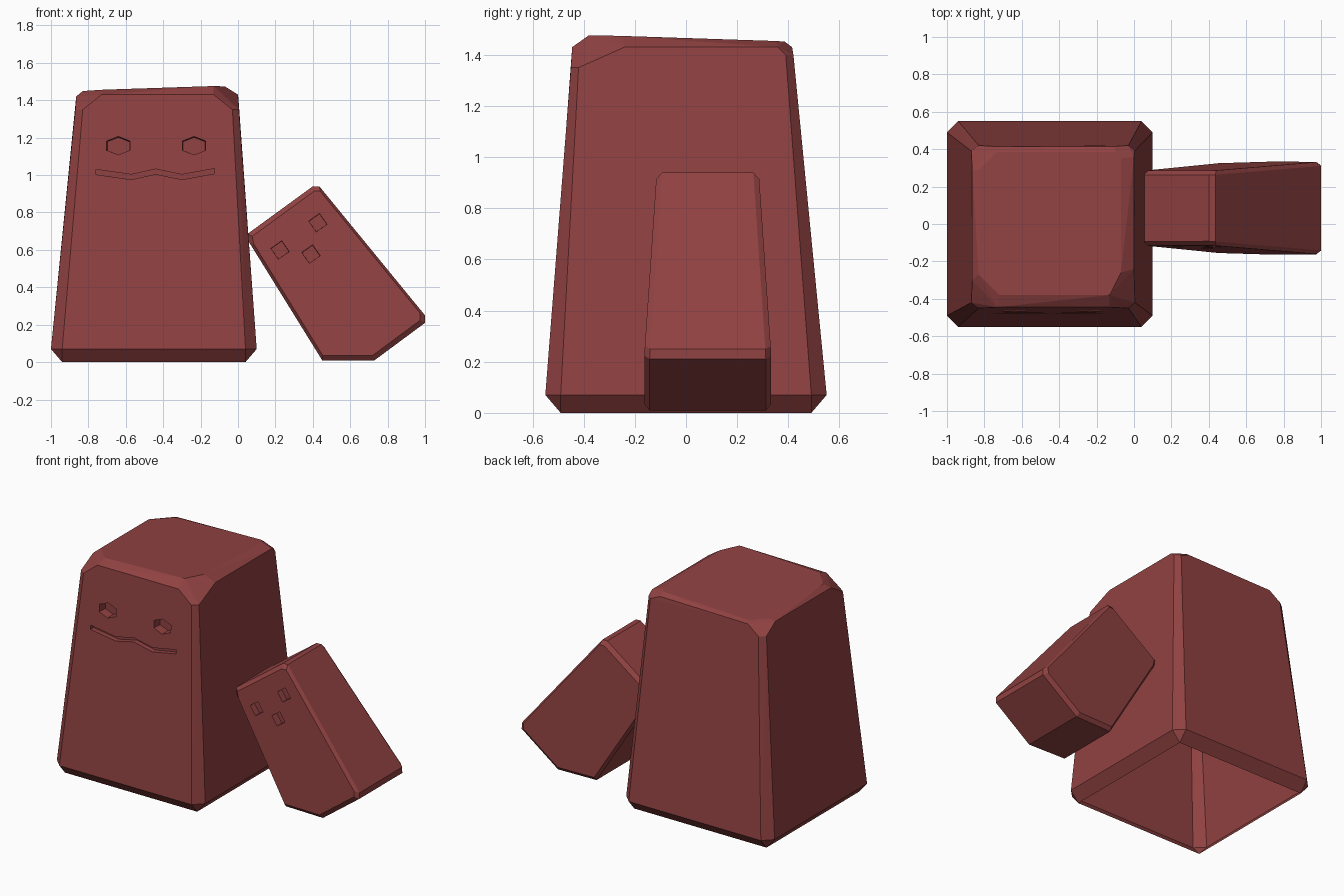
import bpy, bmesh, math
from mathutils import Vector

old = bpy.data.objects.get("Cube")
if old:
    bpy.data.objects.remove(old, do_unlink=True)

# Single brick red material
COLOR = (0.285, 0.054, 0.054, 1)
red = bpy.data.materials.new("brick_red")
red.use_nodes = True
red.diffuse_color = COLOR
bsdf = red.node_tree.nodes["Principled BSDF"]
bsdf.inputs["Base Color"].default_value = COLOR
bsdf.inputs["Roughness"].default_value = 0.8


def make_object(name, bm):
    bmesh.ops.recalc_face_normals(bm, faces=bm.faces[:])
    mesh = bpy.data.meshes.new(name)
    bm.to_mesh(mesh)
    bm.free()
    mesh.materials.append(red)
    obj = bpy.data.objects.new(name, mesh)
    bpy.context.collection.objects.link(obj)
    return obj


def hull(name, points):
    """Faceted convex block around the given corner points."""
    bm = bmesh.new()
    for p in points:
        bm.verts.new(p)
    res = bmesh.ops.convex_hull(bm, input=bm.verts[:])
    loose = [v for v in bm.verts if not v.link_faces]
    bmesh.ops.delete(bm, geom=loose, context='VERTS')
    bmesh.ops.dissolve_limit(bm, angle_limit=math.radians(3),
                             verts=bm.verts[:], edges=bm.edges[:])
    return make_object(name, bm)


def carve(target, outline, y_front, y_floor, taper=1.0, drop=0.0):
    """Cut a recess with an x-z outline into the front of the target."""
    n = len(outline)
    cx = sum(p[0] for p in outline) / n
    cz = sum(p[1] for p in outline) / n
    bm = bmesh.new()
    front = [bm.verts.new((x, y_front, z)) for x, z in outline]
    back = [bm.verts.new((cx + (x - cx) * taper, y_floor, cz + (z - cz) * taper - drop))
            for x, z in outline]
    bm.faces.new(front)
    bm.faces.new(back[::-1])
    for i in range(n):
        j = (i + 1) % n
        bm.faces.new((front[i], back[i], back[j], front[j]))
    cutter = make_object("cutter", bm)
    cutter.hide_render = True
    mod = target.modifiers.new("recess", 'BOOLEAN')
    mod.operation = 'DIFFERENCE'
    mod.solver = 'EXACT'
    mod.object = cutter
    bpy.context.view_layer.objects.active = target
    bpy.ops.object.modifier_apply(modifier=mod.name)
    bpy.data.objects.remove(cutter, do_unlink=True)


def ngon(cx, cz, rx, rz, sides, turn=0.0):
    return [(cx + rx * math.cos(turn + math.tau * i / sides),
             cz + rz * math.sin(turn + math.tau * i / sides)) for i in range(sides)]


# Large block: tapered sides, bevelled foot, uneven chipped top
MID = -0.45
pts = []
for sx in (-1, 1):
    for sy in (-1, 1):
        pts += [(MID + sx * .49, sy * .49, 0),
                (MID + sx * .55, sy * .49, .07),
                (MID + sx * .49, sy * .55, .07)]
# upper ends of the four walls
pts += [(-.83, -.45, 1.35), (-.73, -.445, 1.43), (-.13, -.445, 1.43), (-.03, -.45, 1.35)]
pts += [(.005, -.42, 1.35), (0, -.24, 1.43), (0, .36, 1.43), (.003, .39, 1.4)]
pts += [(-.03, .42, 1.4), (-.1, .415, 1.43), (-.75, .415, 1.42), (-.83, .42, 1.36)]
pts += [(-.87, .39, 1.36), (-.865, .29, 1.42), (-.865, -.3, 1.42), (-.87, -.42, 1.35)]
# slanted top face
for x, y in ((-.83, -.27), (-.72, -.38), (-.13, -.38), (-.07, -.26),
             (-.07, .35), (-.1, .385), (-.73, .385), (-.83, .29)):
    pts.append((x, y, 1.453 + .033 * (x - MID) - .033 * y))
body = hull("large_block", pts)

# Face recesses: hexagonal eyes and a wavy mouth
for x in (-.64, -.235):
    carve(body, ngon(x, 1.163, .08, .055, 6, math.pi / 6), -.6, -.405, .85, .008)
top_lip = [(-.76, 1.03), (-.57, 1.003), (-.44, 1.032), (-.3, 1.003), (-.125, 1.035)]
carve(body, top_lip + [(x, z - .027) for x, z in reversed(top_lip)], -.6, -.445)

# The underside is open
bm = bmesh.new()
bm.from_mesh(body.data)
under = [f for f in bm.faces if all(v.co.z < .001 for v in f.verts)]
bmesh.ops.delete(bm, geom=under, context='FACES')
bm.to_mesh(body.data)
bm.free()

# Small block leaning on the large one, with bevelled front and back rims
outline = [(.05, .685), (.4, .94), (.435, .94), (1, .25), (1, .21),
           (.73, .01), (.45, .01), (.06, .64)]
axis = Vector((.57, -.82))
start, centre = Vector((.24, .81)), Vector((.52, .46))
pts = []
for p in outline:
    p = Vector(p)
    inner = centre + (p - centre) * .945
    for side in (-1, 1):
        for q, bevel in ((p, .022), (inner, 0)):
            half = .2 + .053 * (q - start).dot(axis) - bevel
            pts.append((q.x, .085 + side * half, q.y))
small = hull("small_block", pts)

# Small block face: two square eyes and a square mouth
for x, z in ((.225, .602), (.427, .748), (.39, .58)):
    carve(small, ngon(x, z, .055, .055, 4, math.radians(80)), -.3, -.08, .88, .003)
